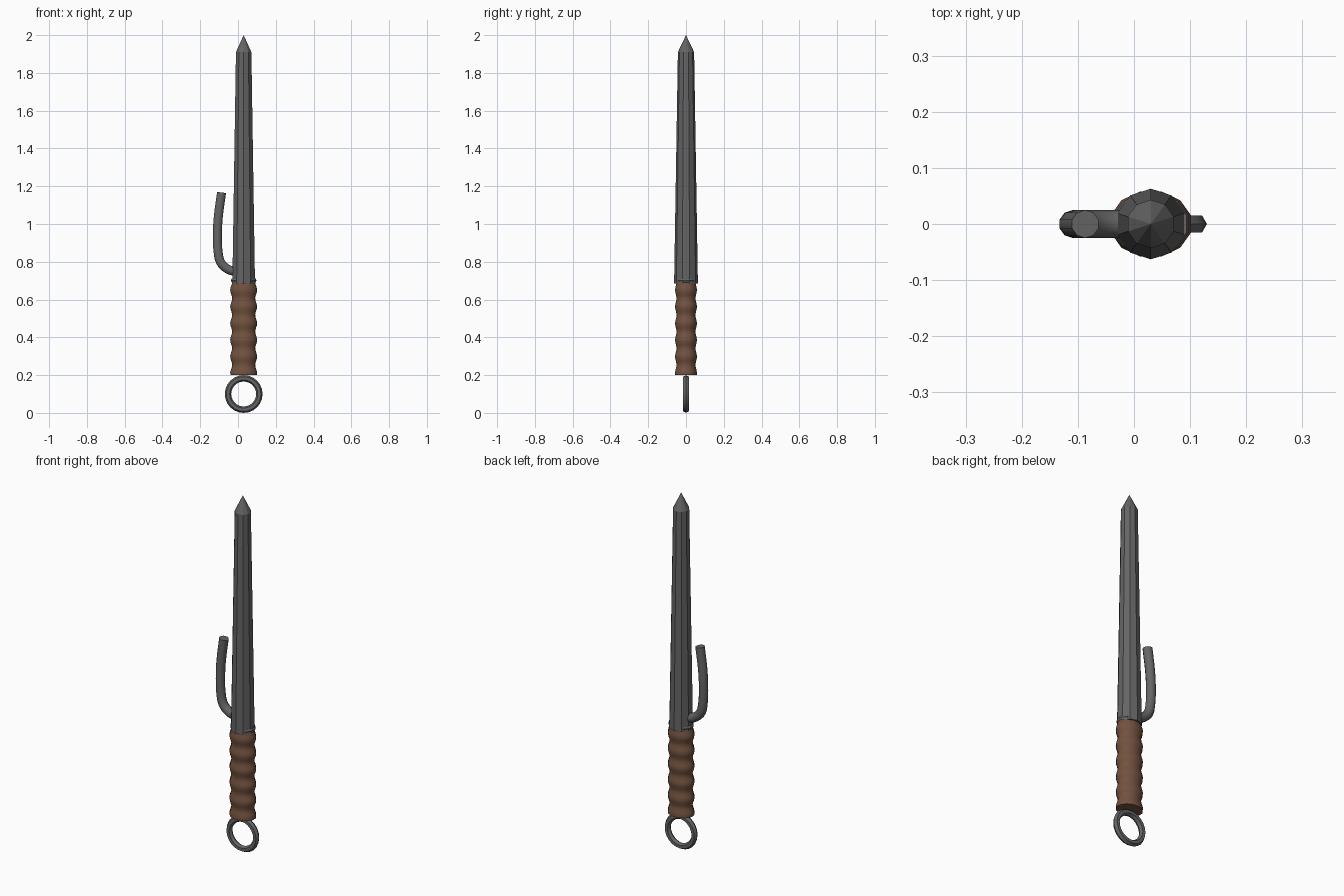
import bpy, bmesh, math

if "Cube" in bpy.data.objects:
    bpy.data.objects.remove(bpy.data.objects["Cube"])

AXIS_X = 0.03  # the shaft sits right of centre because the hook sticks out left


def material(name, rgb):
    m = bpy.data.materials.new(name)
    m.diffuse_color = (*rgb, 1)
    m.use_nodes = True
    m.node_tree.nodes["Principled BSDF"].inputs["Base Color"].default_value = m.diffuse_color
    return m


iron = material("dark_iron", (0.13, 0.13, 0.13))
leather = material("brown_wrap", (0.17, 0.085, 0.05))


def loft(name, rings, sides, turn, mat, smooth=False):
    """Stack elliptical rings (z, rx, ry); a zero radius makes a point."""
    bm = bmesh.new()
    prev = None
    for z, rx, ry in rings:
        if rx == 0:
            ring = [bm.verts.new((AXIS_X, 0, z))]
        else:
            ring = []
            for i in range(sides):
                a = turn + math.tau * i / sides
                ring.append(bm.verts.new((AXIS_X + rx * math.cos(a), ry * math.sin(a), z)))
        if prev is None:
            bm.faces.new(ring[::-1])
        else:
            for i in range(sides):
                j = (i + 1) % sides
                if len(ring) == 1:
                    bm.faces.new((prev[i], prev[j], ring[0]))
                else:
                    bm.faces.new((prev[i], prev[j], ring[j], ring[i]))
        prev = ring
    if len(prev) > 1:
        bm.faces.new(prev)
    me = bpy.data.meshes.new(name)
    bm.to_mesh(me)
    bm.free()
    ob = bpy.data.objects.new(name, me)
    bpy.context.collection.objects.link(ob)
    me.materials.append(mat)
    if smooth:
        shade(ob)
    return ob


def shade(ob):
    bpy.ops.object.select_all(action='DESELECT')
    ob.select_set(True)
    bpy.context.view_layer.objects.active = ob
    bpy.ops.object.shade_smooth_by_angle(angle=math.radians(50))


# ten-sided tapering shaft with a pointed tip
loft("shaft", [(0.685, 0.063, 0.063), (1.91, 0.043, 0.043), (2.0, 0, 0)],
     10, math.pi / 2, iron)

# oval grip with five rounded swells
grip = []
steps = 34
for k in range(steps + 1):
    z = 0.2 + 0.495 * k / steps
    s = 0.5 + 0.5 * math.cos(math.tau * (z - 0.21) / 0.088)
    grip.append((z, 0.063 + 0.011 * s, 0.052 + 0.008 * s))
loft("grip", grip, 12, math.pi / 12, leather, True)

# thin oval collar between grip and shaft
loft("collar", [(0.69, 0.064, 0.053), (0.7, 0.07, 0.057), (0.712, 0.066, 0.054)],
     12, math.pi / 12, iron)

# pommel ring
bpy.ops.mesh.primitive_torus_add(
    major_segments=24, minor_segments=6, major_radius=0.083, minor_radius=0.017,
    location=(AXIS_X, 0, 0.1), rotation=(math.pi / 2, 0, 0))
ring = bpy.context.object
ring.name = "pommel_ring"
ring.data.materials.append(iron)
shade(ring)

# side hook: round bar swept along a bent path
path = [(0.02, 0.75), (-0.03, 0.752), (-0.065, 0.768), (-0.093, 0.8),
        (-0.105, 0.85), (-0.109, 0.93), (-0.105, 1.03), (-0.087, 1.167)]
cu = bpy.data.curves.new("hook", 'CURVE')
cu.dimensions = '3D'
cu.bevel_depth = 0.025
cu.bevel_resolution = 3
cu.resolution_u = 3
cu.use_fill_caps = True
sp = cu.splines.new('BEZIER')
sp.bezier_points.add(len(path) - 1)
for p, (x, z) in zip(sp.bezier_points, path):
    p.co = (x, 0, z)
    p.handle_left_type = p.handle_right_type = 'AUTO'
hook = bpy.data.objects.new("side_hook", cu)
bpy.context.collection.objects.link(hook)
cu.materials.append(iron)
bpy.ops.object.select_all(action='DESELECT')
hook.select_set(True)
bpy.context.view_layer.objects.active = hook
bpy.ops.object.convert(target='MESH')
shade(bpy.context.object)
